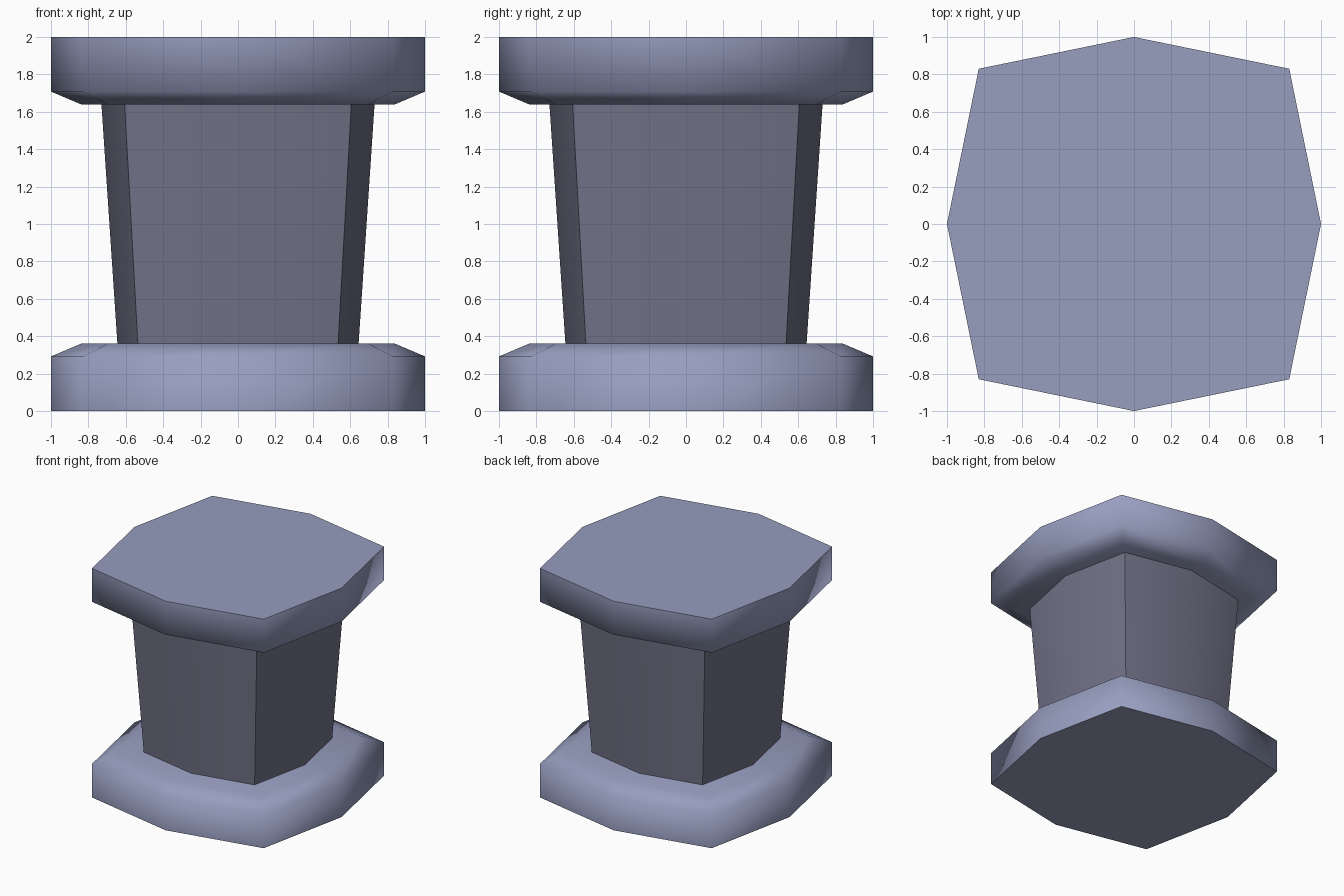
import bpy, bmesh

if "Cube" in bpy.data.objects:
    bpy.data.objects.remove(bpy.data.objects["Cube"])

def material(name, rgb):
    m = bpy.data.materials.new(name)
    m.diffuse_color = (*rgb, 1)
    m.use_nodes = True
    m.node_tree.nodes["Principled BSDF"].inputs["Base Color"].default_value = m.diffuse_color
    return m

pale = material("pale blue grey", (0.31, 0.34, 0.52))
dark = material("dark slate", (0.17, 0.17, 0.25))

# Plan outline: square with each side bowed out at its middle
OUTLINE = [(1, 0), (.83, .83), (0, 1), (-.83, .83),
           (-1, 0), (-.83, -.83), (0, -1), (.83, -.83)]

def stack(name, rings, mat, is_sharp):
    """Loft the outline through (z, scale) rings and cap both ends."""
    bm = bmesh.new()
    loops = [[bm.verts.new((x * s, y * s, z)) for x, y in OUTLINE] for z, s in rings]
    for a, b in zip(loops, loops[1:]):
        for i in range(8):
            j = (i + 1) % 8
            bm.faces.new((a[i], a[j], b[j], b[i]))
    bm.faces.new(loops[0])
    bm.faces.new(loops[-1])
    bmesh.ops.recalc_face_normals(bm, faces=bm.faces)
    for f in bm.faces:
        f.smooth = True
    for e in bm.edges:
        e.smooth = not is_sharp(e)
    me = bpy.data.meshes.new(name)
    bm.to_mesh(me)
    bm.free()
    me.materials.append(mat)
    ob = bpy.data.objects.new(name, me)
    bpy.context.collection.objects.link(ob)
    return ob

def outer_rim(e):
    return all(v.co.z < 0.001 or v.co.z > 1.999 for v in e.verts)

# Base and cap slabs, bevelled towards the column
stack("base_slab", [(0, 1), (.292, 1), (.362, .835)], pale, outer_rim)
stack("cap_slab", [(2, 1), (1.708, 1), (1.638, .835)], pale, outer_rim)

# Tapered column, sharp at its four corners
def column_edge(e):
    a, b = e.verts
    return abs(a.co.z - b.co.z) < 0.01 or abs(a.co.x * a.co.y) > 0.01

stack("column", [(.362, .645), (1.638, .73)], dark, column_edge)
